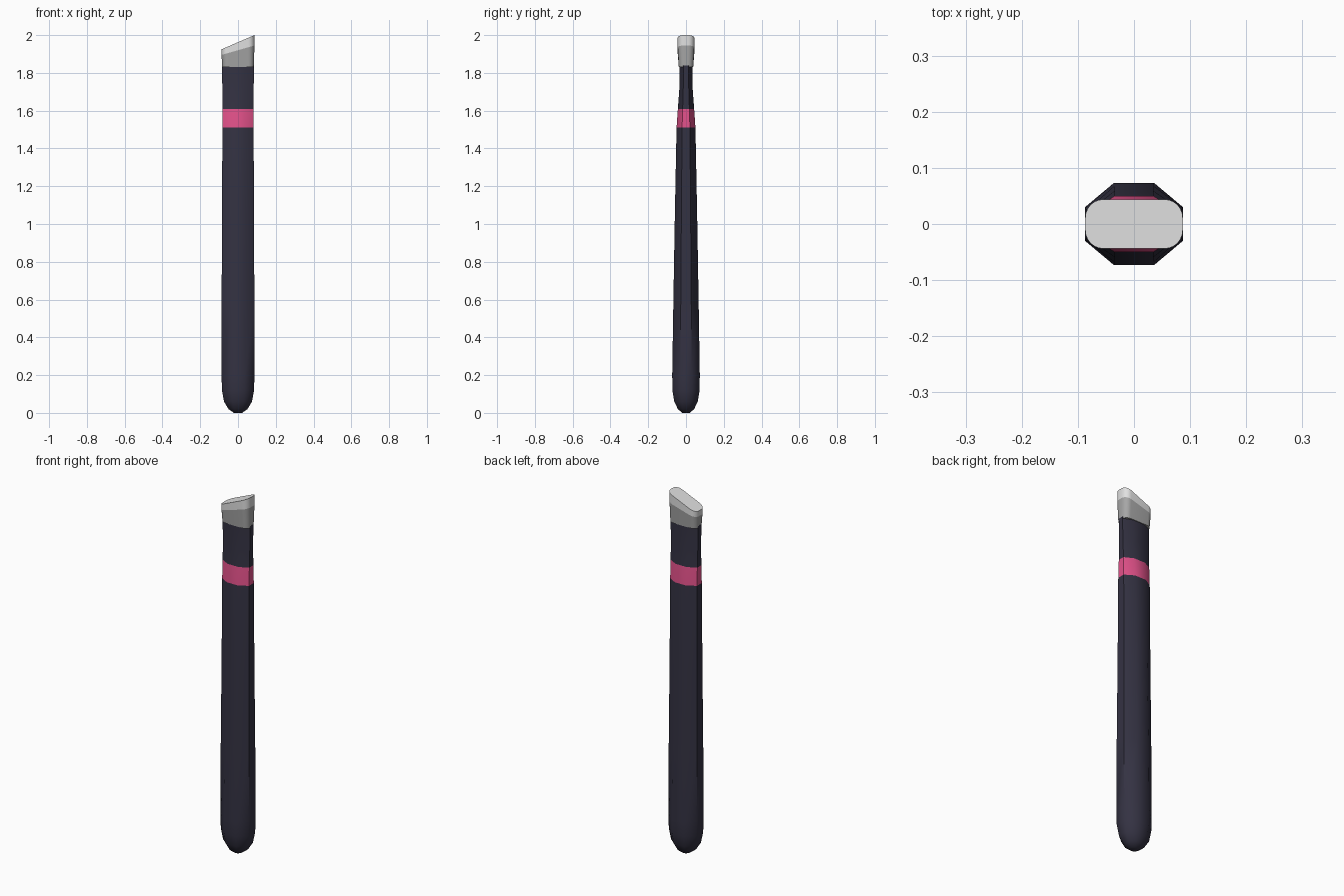
import bpy, bmesh
from math import cos, sin, pi, radians

cube = bpy.data.objects.get("Cube")
if cube:
    bpy.data.objects.remove(cube)


def material(name, rgb):
    m = bpy.data.materials.new(name)
    m.use_nodes = True
    m.diffuse_color = (*rgb, 1)
    m.node_tree.nodes["Principled BSDF"].inputs["Base Color"].default_value = (*rgb, 1)
    return m


navy = material("dark navy", (0.034, 0.032, 0.055))
pink = material("pink", (0.78, 0.085, 0.26))
light = material("light grey", (0.75, 0.75, 0.75))
grey = material("mid grey", (0.38, 0.38, 0.38))


def octagon(half_x, half_y, z):
    """Ring with flat sides facing x and y."""
    r = 1 / cos(pi / 8)
    return [(half_x * r * cos(pi / 8 + i * pi / 4),
             half_y * r * sin(pi / 8 + i * pi / 4), z) for i in range(8)]


def rounded_slot(half_x, half_y, radius, z_right, z_left, steps=6):
    """Rounded rectangle ring whose height slopes along x."""
    ring = []
    for q, (sx, sy) in enumerate([(1, 1), (-1, 1), (-1, -1), (1, -1)]):
        for i in range(steps + 1):
            a = (q + i / steps) * pi / 2
            x = sx * (half_x - radius) + radius * cos(a)
            y = sy * (half_y - radius) + radius * sin(a)
            t = (x / half_x + 1) / 2
            ring.append((x, y, z_right + (z_left - z_right) * t))
    return ring


def loft(name, rings, mats, cap_start=True, cap_end=True):
    """Skin the rings; mats gives one material per band between rings."""
    bm = bmesh.new()
    slots = list(dict.fromkeys(mats))
    loops = [[bm.verts.new(p) for p in ring] for ring in rings]
    n = len(rings[0])
    for low, high, mat in zip(loops, loops[1:], mats):
        for i in range(n):
            j = (i + 1) % n
            f = bm.faces.new((low[i], low[j], high[j], high[i]))
            f.material_index = slots.index(mat)
    if cap_start:
        bm.faces.new(loops[0][::-1]).material_index = slots.index(mats[0])
    if cap_end:
        bm.faces.new(loops[-1]).material_index = slots.index(mats[-1])
    mesh = bpy.data.meshes.new(name)
    bm.to_mesh(mesh)
    bm.free()
    for m in slots:
        mesh.materials.append(m)
    obj = bpy.data.objects.new(name, mesh)
    bpy.context.collection.objects.link(obj)
    bpy.ops.object.select_all(action='DESELECT')
    obj.select_set(True)
    bpy.context.view_layer.objects.active = obj
    bpy.ops.object.shade_smooth_by_angle(angle=radians(50))
    return obj


# Handle lower part: rounded butt and long taper
lower = [(0.022, 0.02, 0), (0.05, 0.043, 0.02), (0.074, 0.062, 0.06),
         (0.085, 0.072, 0.12), (0.087, 0.073, 0.2), (0.087, 0.067, 0.58),
         (0.084, 0.059, 1.05), (0.083, 0.05, 1.51)]
# Band and neck
upper = [(0.082, 0.043, 1.61), (0.083, 0.035, 1.72), (0.085, 0.034, 1.84)]
rings = [octagon(*r) for r in lower + upper]
loft("handle", rings, [navy] * (len(lower) - 1) + [pink, navy, navy])

# Slanted head: grey base with a lighter wedge tip
base = rounded_slot(0.084, 0.038, 0.03, 1.83, 1.83)
seam = rounded_slot(0.087, 0.044, 0.033, 1.895, 1.945)
tip = rounded_slot(0.087, 0.044, 0.033, 1.925, 2.0)
loft("head_base", [base, seam], [grey], cap_end=False)
loft("head_tip", [seam, tip], [light], cap_start=False)
